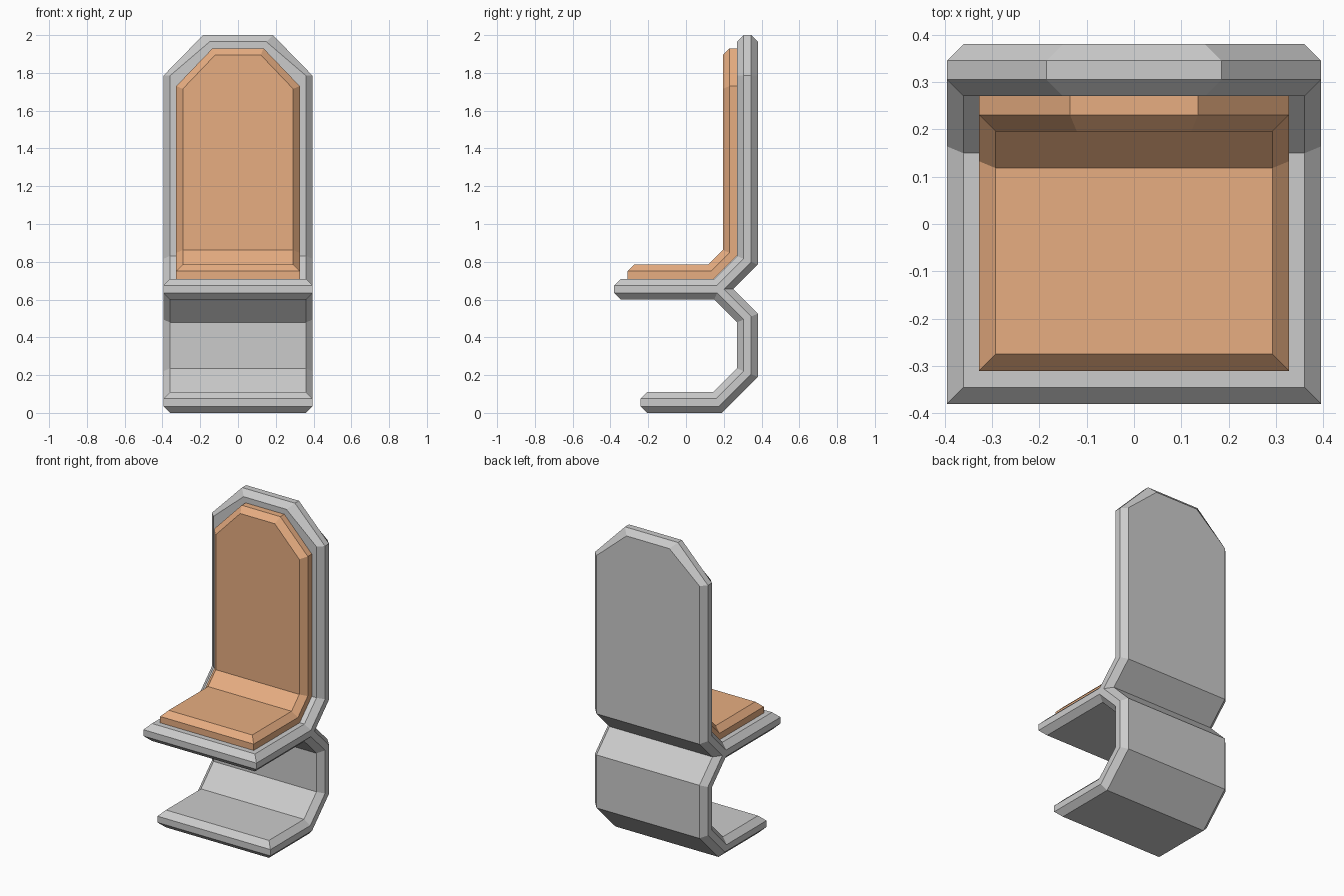
import bpy, bmesh
from mathutils import Vector

if "Cube" in bpy.data.objects:
    bpy.data.objects.remove(bpy.data.objects["Cube"])


def bent_plate(name, path, layers, half, top=None, ghost=None, mat=None):
    """Plate folded along a (y, z) path. layers = (height above path, edge inset).
    top = (half width, corner drop, width factor, drop factor) clips the far corners;
    ghost = extra path point that mitres the far end instead of chamfering it."""
    pts = [Vector(p) for p in path]
    ext = pts + [Vector(ghost)] if ghost else pts
    dirs = [(b - a).normalized() for a, b in zip(ext, ext[1:])]
    norms = [Vector((-d.y, d.x)) for d in dirs]
    bm = bmesh.new()
    rings = []
    for t, i in layers:
        stations = []
        for k, p in enumerate(pts):
            n1 = norms[max(k - 1, 0)]
            n2 = norms[min(k, len(norms) - 1)]
            q = p + (n1 + n2) / (1 + n1.dot(n2)) * t
            w = half - i
            if k == 0:
                q = q + dirs[0] * i
            elif k == len(pts) - 1 and top:
                tw, drop, kw, kd = top
                stations.append((q - dirs[-1] * (drop + i * kd), w))
                q, w = q - dirs[-1] * i, tw - i * kw
            stations.append((q, w))
        rings.append([[bm.verts.new((s * w, q.x, q.y)) for q, w in stations]
                      for s in (-1, 1)])
    # top and bottom skins
    for left, right in (rings[0], rings[-1]):
        for k in range(len(left) - 1):
            bm.faces.new((left[k], right[k], right[k + 1], left[k + 1]))
    # edge bands between layers
    loops = [left + right[::-1] for left, right in rings]
    for a, b in zip(loops, loops[1:]):
        for k in range(len(a)):
            j = (k + 1) % len(a)
            bm.faces.new((a[k], a[j], b[j], b[k]))
    bmesh.ops.recalc_face_normals(bm, faces=bm.faces)
    mesh = bpy.data.meshes.new(name)
    bm.to_mesh(mesh)
    bm.free()
    obj = bpy.data.objects.new(name, mesh)
    bpy.context.collection.objects.link(obj)
    if mat:
        mesh.materials.append(mat)
    return obj


orange = bpy.data.materials.new("orange_padding")
orange.diffuse_color = (0.80, 0.42, 0.22, 1)
orange.use_nodes = True
orange.node_tree.nodes["Principled BSDF"].inputs["Base Color"].default_value = orange.diffuse_color

shell = [(0, 0.035), (0.035, 0), (0.075, 0), (0.11, 0.035)]

# Seat and tall backrest in one folded shell
bent_plate("seat_and_back_shell",
           [(-0.38, 0.60), (0.195, 0.60), (0.38, 0.785), (0.38, 2.0)],
           shell, 0.395, top=(0.185, 0.215, 1.0, 0.0))

# C-shaped base, mitred into the underside of the seat
bent_plate("base_shell",
           [(-0.24, 0), (0.19, 0), (0.38, 0.19), (0.38, 0.525), (0.195, 0.71)],
           shell, 0.395, ghost=(-0.2, 0.71))

# Padding on the seat and backrest
bent_plate("cushion",
           [(-0.31, 0.71), (0.149, 0.71), (0.27, 0.831), (0.27, 1.93)],
           [(0, 0), (0.04, 0), (0.075, 0.035)], 0.327,
           top=(0.135, 0.20, 0.414, 0.414), mat=orange)
